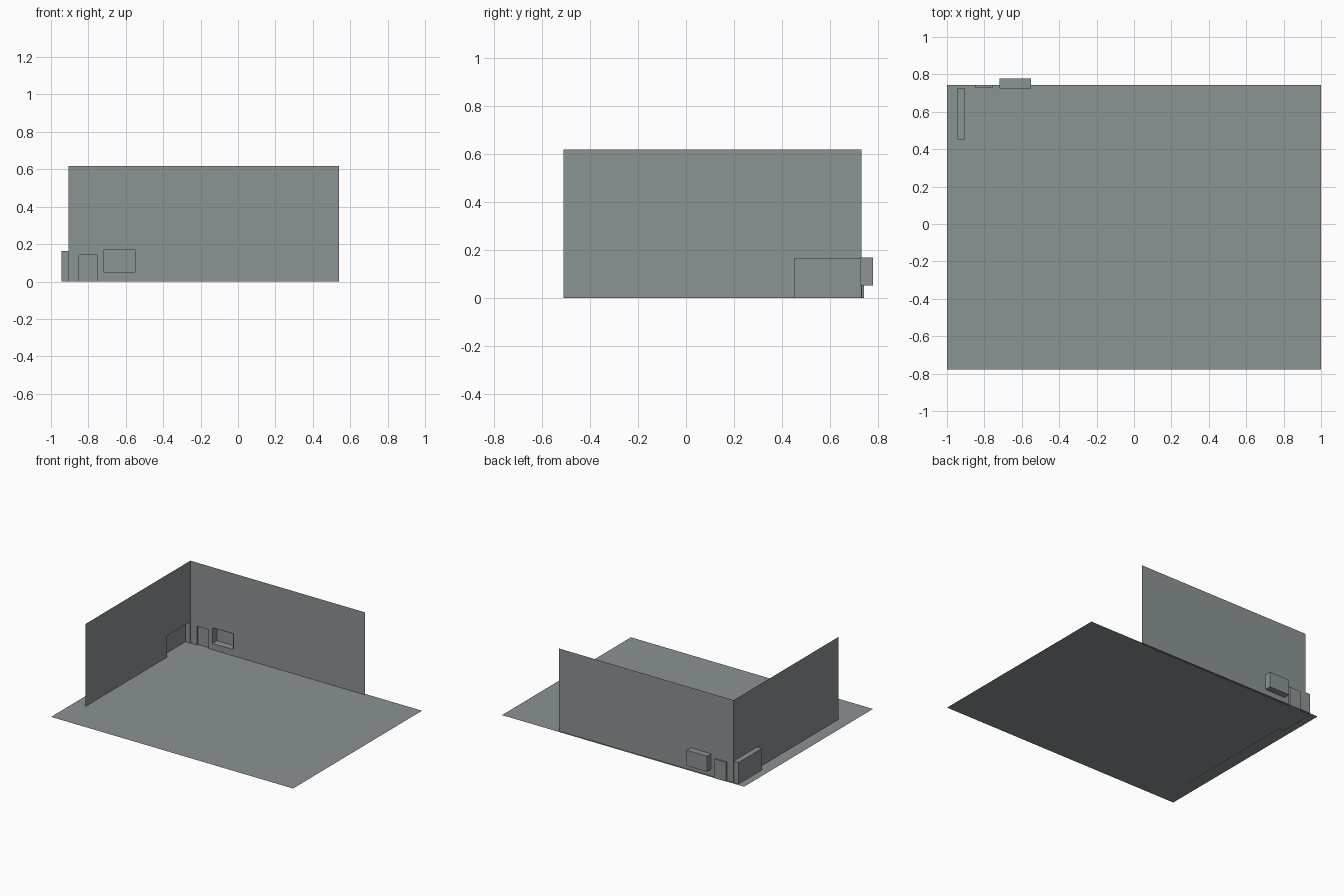
import bpy
import bmesh

if "Cube" in bpy.data.objects:
    bpy.data.objects.remove(bpy.data.objects["Cube"])

# One flat grey for the whole room corner
grey = bpy.data.materials.new("cool_grey")
grey.diffuse_color = (0.26, 0.292, 0.295, 1)
grey.use_nodes = True
grey.node_tree.nodes["Principled BSDF"].inputs["Base Color"].default_value = grey.diffuse_color

FLOOR_Z = 0.002
WALL_X, WALL_Y, WALL_TOP = -0.905, 0.73, 0.618


def make_object(name, quads):
    """Build one object from lists of four corner points."""
    bm = bmesh.new()
    for quad in quads:
        bm.faces.new([bm.verts.new(p) for p in quad])
    bmesh.ops.remove_doubles(bm, verts=bm.verts, dist=0.0001)
    mesh = bpy.data.meshes.new(name)
    bm.to_mesh(mesh)
    bm.free()
    mesh.materials.append(grey)
    obj = bpy.data.objects.new(name, mesh)
    bpy.context.collection.objects.link(obj)
    return obj


def on_back(u, d, z):
    """Back wall: u runs along x, depth d goes out behind."""
    return (u, WALL_Y + d, z)


def on_left(u, d, z):
    """Left wall: u runs along y, depth d goes out to the left."""
    return (WALL_X - d, u, z)


def wall(name, place, u0, u1, holes):
    """Flat wall with rectangular openings (u0, u1, z0, z1)."""
    us = sorted({u0, u1, *[h[0] for h in holes], *[h[1] for h in holes]})
    zs = sorted({0, WALL_TOP, *[h[2] for h in holes], *[h[3] for h in holes]})
    quads = []
    for a, b in zip(us, us[1:]):
        for c, d in zip(zs, zs[1:]):
            mu, mz = (a + b) / 2, (c + d) / 2
            if any(h[0] < mu < h[1] and h[2] < mz < h[3] for h in holes):
                continue
            quads.append([place(a, 0, c), place(b, 0, c),
                          place(b, 0, d), place(a, 0, d)])
    obj = make_object(name, quads)
    bm = bmesh.new()
    bm.from_mesh(obj.data)
    bmesh.ops.dissolve_limit(bm, angle_limit=0.01, verts=bm.verts, edges=bm.edges)
    bm.to_mesh(obj.data)
    bm.free()


def recess(name, place, hole, depth, lip=0.0):
    """Box behind an opening, open toward the room (no base at floor level)."""
    a, b, c, d = hole
    loop = [(b, c), (b, d), (a, d), (a, c)]
    quads = [[place(u, depth, z) for u, z in loop]]
    sides = 4 if c > 0.01 else 3
    for i in range(sides):
        (u, z), (v, w) = loop[i], loop[(i + 1) % 4]
        quads.append([place(u, -lip, z), place(v, -lip, w),
                      place(v, depth, w), place(u, depth, z)])
    make_object(name, quads)


# Floor sheet
make_object("floor", [[(-1, -0.778, FLOOR_Z), (1, -0.778, FLOOR_Z),
                       (1, 0.743, FLOOR_Z), (-1, 0.743, FLOOR_Z)]])

# Walls with their openings
door = (-0.85, -0.755, 0, 0.143)
window = (-0.718, -0.55, 0.052, 0.168)
alcove = (0.452, 0.728, 0, 0.163)
wall("back_wall", on_back, WALL_X, 0.54, [door, window])
wall("left_wall", on_left, -0.51, WALL_Y, [alcove])

# Recesses behind the openings
recess("door_recess", on_back, door, 0.012)
recess("window_recess", on_back, window, 0.048, lip=0.005)
recess("side_alcove", on_left, alcove, 0.04)
